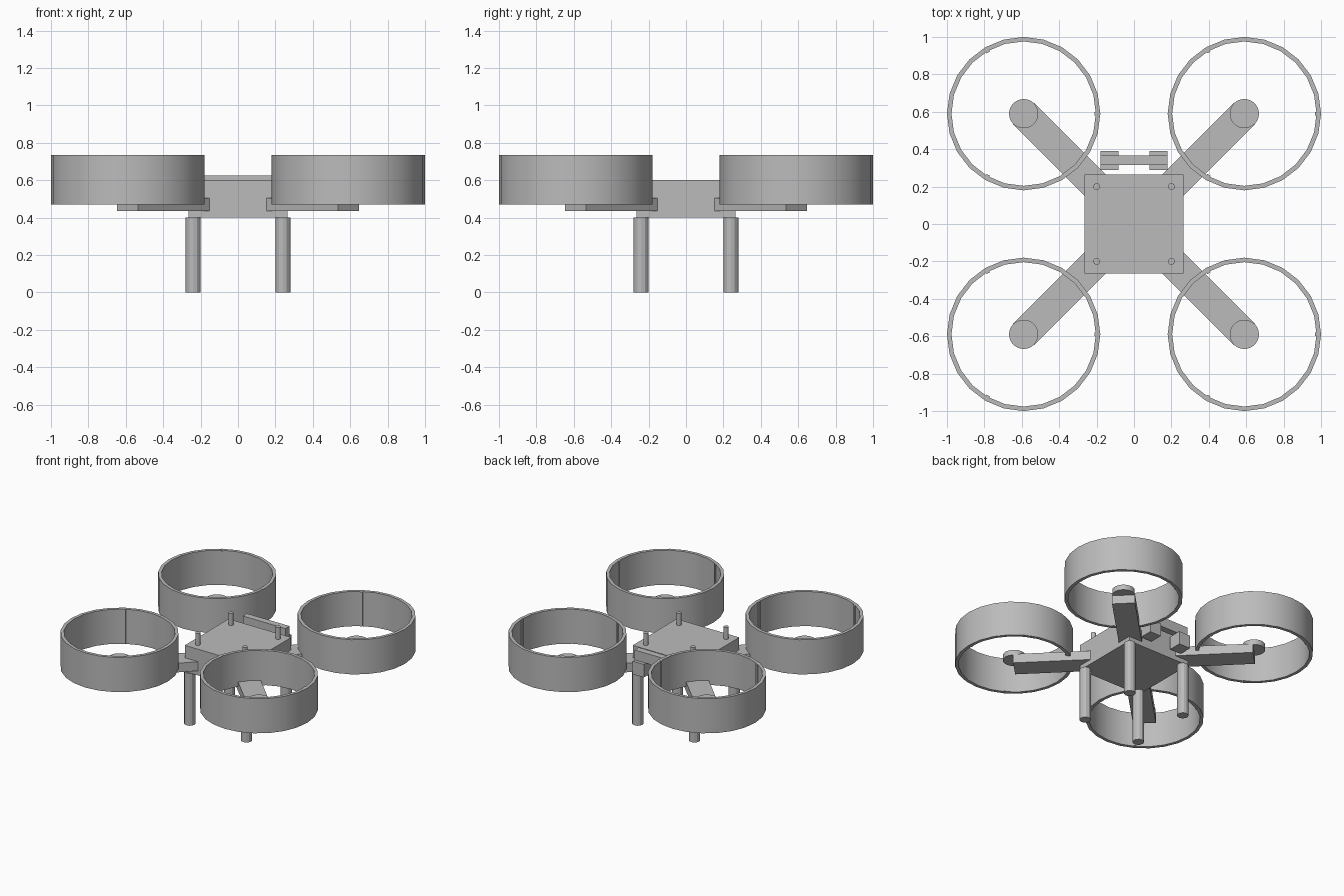
import bpy
import math
from mathutils import Vector

cube = bpy.data.objects.get("Cube")
if cube:
    bpy.data.objects.remove(cube, do_unlink=True)

GREY = bpy.data.materials.new("plain grey")
GREY.use_nodes = True
GREY.diffuse_color = (0.5, 0.5, 0.5, 1)
GREY.node_tree.nodes["Principled BSDF"].inputs["Base Color"].default_value = (0.5, 0.5, 0.5, 1)

CORNERS = {"front_right": (-1, -1), "front_left": (1, -1),
           "back_right": (-1, 1), "back_left": (1, 1)}


def finish(name):
    obj = bpy.context.object
    obj.name = name
    obj.data.materials.append(GREY)
    return obj


def box(name, center, size, turn=0):
    bpy.ops.mesh.primitive_cube_add(size=1, location=center, rotation=(0, 0, turn))
    bpy.context.object.scale = size
    bpy.ops.object.transform_apply(location=False, rotation=False, scale=True)
    return finish(name)


def cylinder(name, x, y, bottom, top, radius, sides, smooth=True):
    bpy.ops.mesh.primitive_cylinder_add(vertices=sides, radius=radius, depth=top - bottom,
                                        location=(x, y, (bottom + top) / 2))
    if smooth:
        bpy.ops.object.shade_smooth_by_angle(angle=math.radians(25))
    return finish(name)


def ring(name, x, y, bottom, top, outer, inner, sides):
    """Open tube with a rectangular wall section."""
    section = [(outer, bottom), (outer, top), (inner, top), (inner, bottom)]
    verts, faces = [], []
    for i in range(sides):
        a = math.tau * i / sides
        verts += [(r * math.cos(a), r * math.sin(a), z) for r, z in section]
        j = (i + 1) % sides
        for k in range(4):
            n = (k + 1) % 4
            faces.append((4 * i + k, 4 * j + k, 4 * j + n, 4 * i + n))
    mesh = bpy.data.meshes.new(name)
    mesh.from_pydata(verts, [], faces)
    obj = bpy.data.objects.new(name, mesh)
    obj.location = (x, y, 0)
    bpy.context.collection.objects.link(obj)
    bpy.ops.object.select_all(action="DESELECT")
    obj.select_set(True)
    bpy.context.view_layer.objects.active = obj
    bpy.ops.object.shade_smooth_by_angle(angle=math.radians(25))
    return finish(name)


# Central body
box("body", (0, 0, 0.5), (0.53, 0.53, 0.2))

HUB = 0.59
for corner, (sx, sy) in CORNERS.items():
    x, y = sx * HUB, sy * HUB

    # Legs under the body and pins on top
    cylinder("leg_" + corner, sx * 0.24, sy * 0.24, 0, 0.4, 0.04, 12, smooth=False)
    cylinder("pin_" + corner, sx * 0.2, sy * 0.2, 0.6, 0.69, 0.018, 16)

    # Diagonal arm from inside the body to the motor centre
    start = Vector((sx * 0.15, sy * 0.15, 0.47))
    end = Vector((x, y, 0.47))
    box("arm_" + corner, (start + end) / 2, ((end - start).length, 0.16, 0.07),
        math.atan2(sy, sx))

    # Motor mount and rotor guard
    cylinder("motor_mount_" + corner, x, y, 0.5, 0.54, 0.078, 32)
    ring("guard_" + corner, x, y, 0.47, 0.735, 0.41, 0.386, 24)

    # Three thin ribs on the inside of the guard
    for i in range(3):
        a = math.tau * i / 3
        box(f"guard_rib_{corner}_{i + 1}",
            (x + 0.388 * math.cos(a), y + 0.388 * math.sin(a), 0.6025),
            (0.02, 0.02, 0.263), a)

# Rear bracket: a crossbar resting on two blocks
box("rear_crossbar", (0, 0.34, 0.588), (0.36, 0.05, 0.076))
for side, s in (("right", -1), ("left", 1)):
    box("rear_block_" + side, (s * 0.132, 0.34, 0.5), (0.096, 0.1, 0.1))
